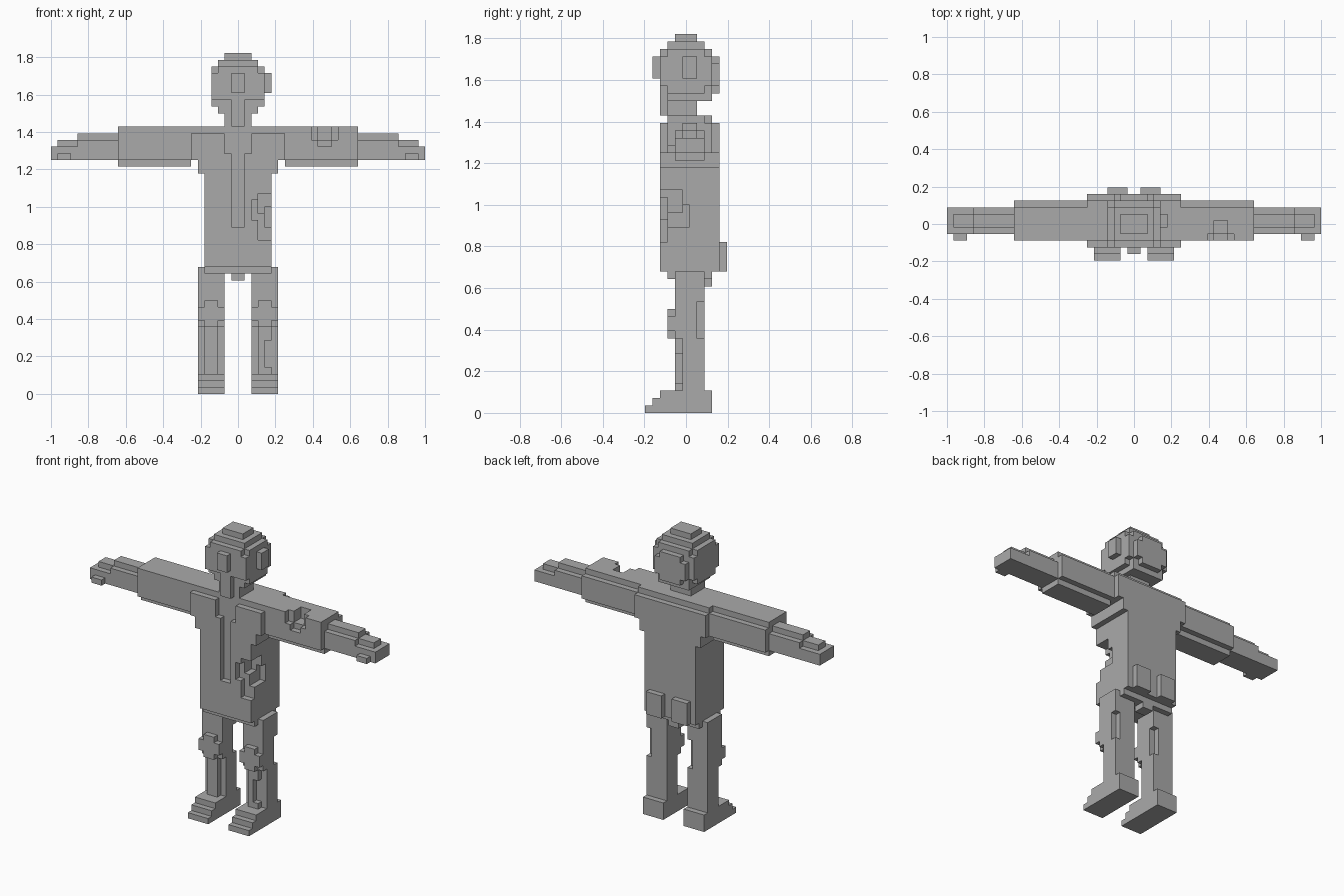
import bpy, bmesh, math
from mathutils import Vector

if "Cube" in bpy.data.objects:
    bpy.data.objects.remove(bpy.data.objects["Cube"])

V = 2 / 56          # edge length of one block
Y0 = -5.5           # grid row 0 starts 5.5 blocks in front of the centre
parts = {}          # part name -> set of filled grid cells


def cells(box):
    x0, x1, y0, y1, z0, z1 = box
    return {(x, y, z) for x in range(x0, x1) for y in range(y0, y1) for z in range(z0, z1)}


def part(name, boxes, cuts=()):
    filled = set().union(*map(cells, boxes))
    parts[name] = filled.difference(*map(cells, cuts))


def mirror(box):
    x0, x1, *rest = box
    return (-x1, -x0, *rest)


def paired(name, boxes, right_cuts=(), left_cuts=()):
    part("right_" + name, boxes, right_cuts)
    part("left_" + name, [mirror(b) for b in boxes], [mirror(b) for b in left_cuts])


# Head: stepped crown, brow nub, one ear, round back panel, chin strip
part("head",
     [(-4, 4, 2, 9, 43, 49), (-3, 3, 2, 9, 42, 43), (-3, 3, 3, 8, 49, 50), (-2, 2, 4, 7, 50, 51),
      (-1, 1, 1, 2, 45, 48), (4, 5, 5, 7, 45, 48),
      (-2, 2, 9, 10, 43, 48), (-3, 3, 9, 10, 44, 47)],
     [(-3, -1, 2, 3, 42, 44), (1, 3, 2, 3, 42, 44),
      (-4, -3, 2, 3, 43, 44), (3, 4, 2, 3, 43, 44), (-4, -3, 8, 9, 43, 44), (3, 4, 8, 9, 43, 44),
      (-4, -3, 2, 3, 48, 49), (3, 4, 2, 3, 48, 49), (-4, -3, 8, 9, 48, 49), (3, 4, 8, 9, 48, 49)])
part("neck", [(-2, 2, 3, 7, 40, 42), (-1, 1, 2, 3, 40, 42)])

# Jacket: broad shoulders, open front, torn right side
part("jacket",
     [(-5, 5, 2, 10, 23, 35), (-6, 6, 2, 10, 33, 35), (-7, 7, 2, 10, 35, 39), (-7, 7, 3, 9, 39, 40)],
     [(-2, 2, 2, 3, 36, 40), (-1, 1, 2, 3, 25, 36),
      (2, 4, 2, 3, 26, 29), (3, 5, 2, 5, 27, 30), (4, 5, 2, 6, 25, 28), (3, 5, 2, 3, 23, 27)])

# Hips with two back pockets
part("hips", [(-5, 5, 2, 10, 19, 23), (-5, 5, 3, 9, 18, 19), (-1, 1, 7, 9, 17, 18)])
paired("back_pocket", [(1, 4, 10, 11, 19, 23)])

# Sleeves, with a tear in the right one
paired("sleeve", [(7, 18, 3, 9, 35, 39), (7, 18, 3, 8, 39, 40), (7, 18, 4, 8, 34, 35)],
       right_cuts=[(11, 15, 3, 4, 38, 40), (12, 14, 3, 6, 38, 40), (12, 14, 3, 4, 37, 38)])

# Forearms and hands
paired("forearm", [(18, 24, 4, 8, 35, 38), (18, 24, 5, 7, 38, 39)])
paired("hand", [(24, 28, 4, 8, 35, 37), (24, 27, 5, 7, 37, 38), (25, 27, 3, 4, 35, 36)])

# Legs: narrow shin strip, knee pad, worn back edge
paired("leg",
       [(2, 6, 4, 8, 10, 19), (2, 6, 5, 8, 3, 10), (3, 5, 4, 5, 3, 10),
        (2, 6, 3, 4, 11, 13), (3, 5, 3, 4, 10, 14)],
       right_cuts=[(5, 6, 7, 8, 10, 15), (4, 5, 4, 5, 4, 8)],
       left_cuts=[(2, 3, 7, 8, 10, 15)])

# Stepped shoes
paired("shoe", [(2, 6, i, 9, i, i + 1) for i in range(3)])

cloth = bpy.data.materials.new("plain grey")
cloth.diffuse_color = (0.4, 0.4, 0.4, 1)
cloth.use_nodes = True
cloth.node_tree.nodes["Principled BSDF"].inputs["Base Color"].default_value = cloth.diffuse_color

solid = set().union(*parts.values())
DIRS = [Vector(d) for d in ((1, 0, 0), (-1, 0, 0), (0, 1, 0), (0, -1, 0), (0, 0, 1), (0, 0, -1))]

# Skin every part with its exposed faces, then merge coplanar ones
for name, filled in parts.items():
    bm = bmesh.new()
    corners = {}

    def corner(p):
        key = tuple(round(c) for c in p)
        if key not in corners:
            corners[key] = bm.verts.new((key[0] * V, (key[1] + Y0) * V, key[2] * V))
        return corners[key]

    for c in sorted(filled):
        for d in DIRS:
            if tuple(int(a + b) for a, b in zip(c, d)) in solid:
                continue
            u = Vector((d.y, d.z, d.x))
            w = d.cross(u)
            mid = Vector(c) + Vector((.5, .5, .5)) + d * .5
            ring = [mid + (u * a + w * b) * .5 for a, b in ((-1, -1), (1, -1), (1, 1), (-1, 1))]
            bm.faces.new([corner(p) for p in ring])
    bmesh.ops.dissolve_limit(bm, angle_limit=math.radians(1), verts=bm.verts, edges=bm.edges)
    me = bpy.data.meshes.new(name)
    bm.to_mesh(me)
    bm.free()
    me.materials.append(cloth)
    bpy.context.collection.objects.link(bpy.data.objects.new(name, me))
